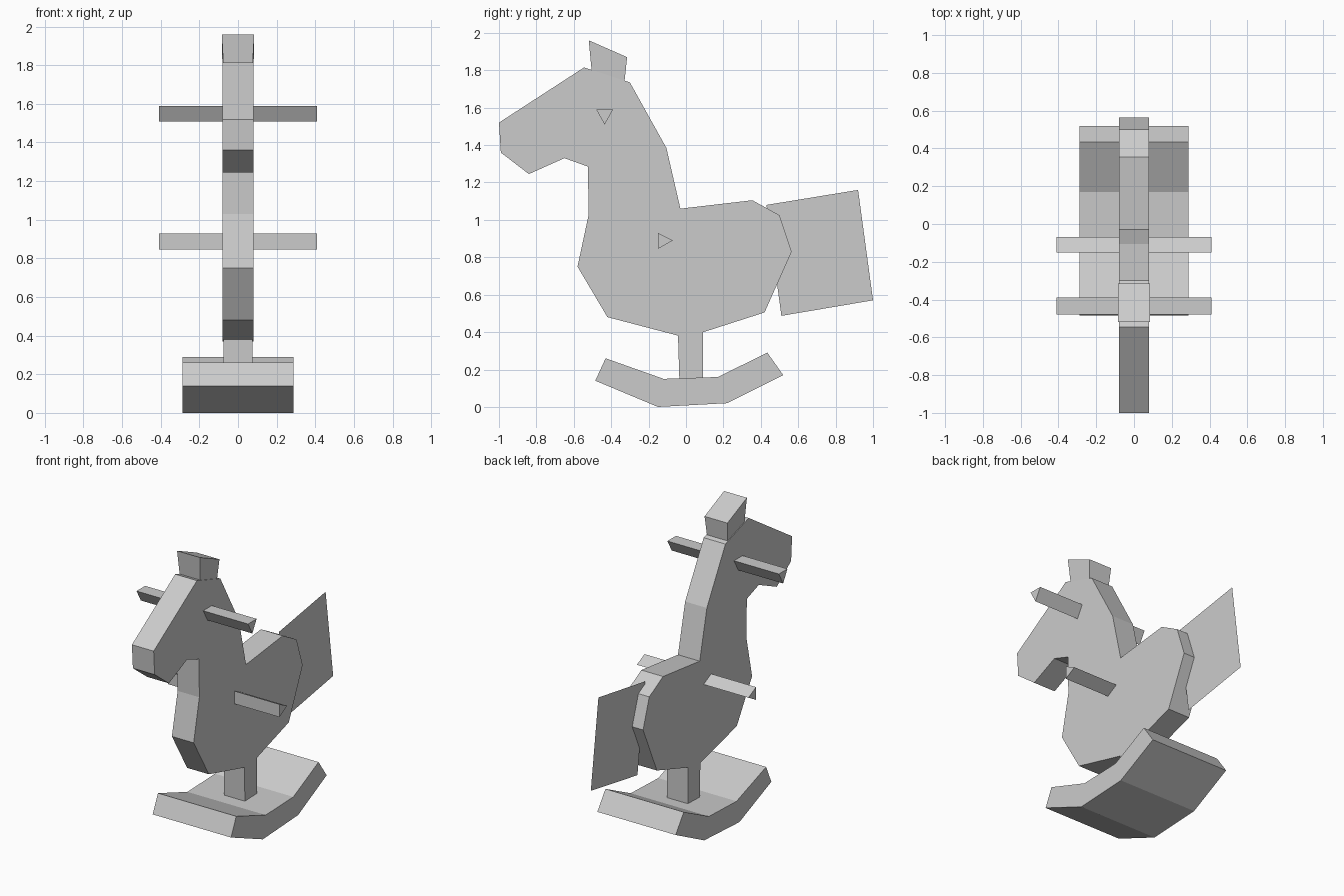
import bpy, bmesh

if "Cube" in bpy.data.objects:
    bpy.data.objects.remove(bpy.data.objects["Cube"])

grey = bpy.data.materials.new("plain grey")
grey.diffuse_color = (0.6, 0.6, 0.6, 1)
grey.use_nodes = True
grey.node_tree.nodes["Principled BSDF"].inputs["Base Color"].default_value = grey.diffuse_color


def finish(name, bm):
    bmesh.ops.recalc_face_normals(bm, faces=bm.faces)
    mesh = bpy.data.meshes.new(name)
    bm.to_mesh(mesh)
    bm.free()
    mesh.materials.append(grey)
    obj = bpy.data.objects.new(name, mesh)
    bpy.context.collection.objects.link(obj)
    return obj


def prism(name, profile, half):
    """Extrude a (y, z) profile across x, from -half to +half."""
    bm = bmesh.new()
    left = [bm.verts.new((-half, y, z)) for y, z in profile]
    right = [bm.verts.new((half, y, z)) for y, z in profile]
    bm.faces.new(left)
    bm.faces.new(right)
    n = len(profile)
    for i in range(n):
        j = (i + 1) % n
        bm.faces.new((left[i], left[j], right[j], right[i]))
    return finish(name, bm)


# Horse head, neck and body in one slab
prism("body", [(-1.0, 1.52), (-0.545, 1.815), (-0.30, 1.735), (-0.105, 1.385),
               (-0.03, 1.06), (0.355, 1.105), (0.50, 1.025), (0.565, 0.83),
               (0.42, 0.505), (0.0, 0.37), (-0.42, 0.48), (-0.58, 0.75),
               (-0.52, 1.03), (-0.525, 1.285), (-0.65, 1.33), (-0.84, 1.245),
               (-0.99, 1.36)], 0.08)

# Ear block, narrowing slightly towards its base
ears = prism("ears", [(-0.52, 1.96), (-0.315, 1.87), (-0.333, 1.70), (-0.50, 1.75)], 0.084)
for v in ears.data.vertices:
    if v.co.z < 1.8:
        v.co.x *= 0.87

# Triangular hand and foot bars
prism("handlebar", [(-0.48, 1.59), (-0.39, 1.59), (-0.435, 1.51)], 0.41)
prism("footrest", [(-0.15, 0.93), (-0.15, 0.845), (-0.07, 0.89)], 0.41)

# Post and curved rocker
prism("post", [(-0.045, 0.46), (0.09, 0.46), (0.09, 0.13), (-0.035, 0.13)], 0.076)
prism("rocker", [(-0.43, 0.26), (-0.12, 0.15), (0.17, 0.16), (0.435, 0.29),
                 (0.52, 0.17), (0.22, 0.02), (-0.15, 0.0), (-0.485, 0.14)], 0.288)

# Tail: a single flat sheet
bm = bmesh.new()
bm.faces.new([bm.verts.new((0, y, z)) for y, z in
              [(0.43, 1.08), (0.51, 0.487), (1.0, 0.57), (0.92, 1.16)]])
finish("tail", bm)
